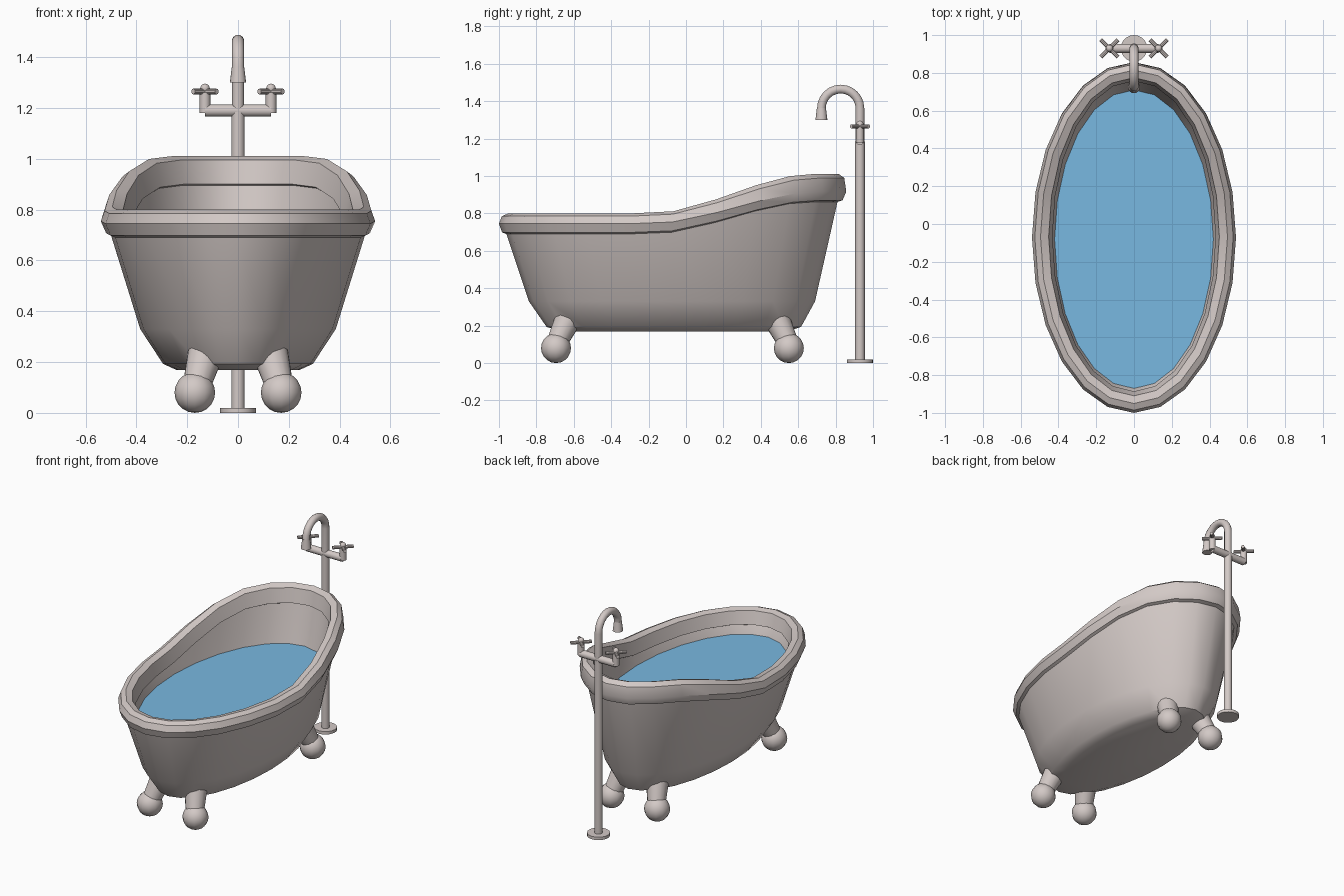
import bpy, bmesh, math
from mathutils import Vector, Matrix

if "Cube" in bpy.data.objects:
    bpy.data.objects.remove(bpy.data.objects["Cube"])


def material(name, rgb):
    m = bpy.data.materials.new(name)
    m.diffuse_color = (*rgb, 1)
    m.use_nodes = True
    m.node_tree.nodes["Principled BSDF"].inputs["Base Color"].default_value = m.diffuse_color
    return m


ENAMEL = material("warm grey enamel", (0.65, 0.585, 0.565))
WATER = material("water blue", (0.19, 0.48, 0.75))


def finish(name, bm, mat, angle=35):
    bmesh.ops.recalc_face_normals(bm, faces=bm.faces)
    me = bpy.data.meshes.new(name)
    bm.to_mesh(me)
    bm.free()
    ob = bpy.data.objects.new(name, me)
    bpy.context.collection.objects.link(ob)
    me.materials.append(mat)
    bpy.ops.object.select_all(action='DESELECT')
    ob.select_set(True)
    bpy.context.view_layer.objects.active = ob
    bpy.ops.object.shade_smooth_by_angle(angle=math.radians(angle))
    return ob


def loft(name, rings, mat, angle=35):
    """Skin a list of point rings and cap both ends."""
    bm = bmesh.new()
    loops = [[bm.verts.new(p) for p in r] for r in rings]
    n = len(loops[0])
    for a, b in zip(loops, loops[1:]):
        for i in range(n):
            j = (i + 1) % n
            bm.faces.new((a[i], a[j], b[j], b[i]))
    bm.faces.new(loops[0][::-1])
    bm.faces.new(loops[-1])
    return finish(name, bm, mat, angle)


def rod(name, p, q, r1, r2=None, n=16):
    """Cylinder or cone between two points."""
    p, q = Vector(p), Vector(q)
    d = q - p
    bm = bmesh.new()
    m = Matrix.Translation((p + q) / 2) @ d.to_track_quat('Z', 'Y').to_matrix().to_4x4()
    bmesh.ops.create_cone(bm, cap_ends=True, segments=n, radius1=r1,
                          radius2=r1 if r2 is None else r2, depth=d.length, matrix=m)
    return finish(name, bm, ENAMEL)


def ball(name, c, r, u=12, v=10):
    bm = bmesh.new()
    bmesh.ops.create_uvsphere(bm, u_segments=u, v_segments=v, radius=r,
                              matrix=Matrix.Translation(c))
    return finish(name, bm, ENAMEL, 60)


# Oval tub rings; the rim rises in a smooth slope toward the back
N = 24


def oval(rx, front, back, z, lift):
    pts = []
    for i in range(N):
        a = math.tau * i / N
        s = math.cos(a)
        t = min(1, max(0, (-0.07 + 0.925 * s + 0.2) / 0.92))
        pts.append((rx * math.sin(a), (front + back) / 2 + s * (back - front) / 2,
                    z + lift * t * t * (3 - 2 * t)))
    return pts


tub_profile = [  # half width, front y, back y, z, rise at back
    (0.24, -0.66, 0.54, 0.168, 0),
    (0.295, -0.745, 0.615, 0.193, 0),
    (0.385, -0.84, 0.69, 0.33, 0),
    (0.50, -0.96, 0.81, 0.69, 0.172),
    (0.519, -0.983, 0.837, 0.698, 0.172),
    (0.54, -1.00, 0.857, 0.745, 0.172),
    (0.525, -0.985, 0.846, 0.785, 0.205),
    (0.495, -0.95, 0.815, 0.80, 0.212),
    (0.452, -0.91, 0.775, 0.79, 0.205),
    (0.432, -0.886, 0.757, 0.705, 0.195),
    (0.442, -0.896, 0.767, 0.70, 0.195),
    (0.42, -0.87, 0.71, 0.645, 0),
    (0.34, -0.79, 0.64, 0.36, 0),
    (0.25, -0.68, 0.55, 0.22, 0),
]
loft("bathtub", [oval(*r) for r in tub_profile], ENAMEL)

# Water surface
loft("water", [oval(0.421, -0.872, 0.712, 0.639, 0),
               oval(0.423, -0.874, 0.715, 0.646, 0)], WATER)

# Four splayed feet with balls
for side, sx in (("left", -1), ("right", 1)):
    for end, by, ty in (("front", -0.695, -0.635), ("back", 0.55, 0.49)):
        ball(f"{end}_{side}_foot_ball", (sx * 0.17, by, 0.08), 0.08)
        rod(f"{end}_{side}_foot_leg", (sx * 0.165, by, 0.10),
            (sx * 0.13, ty, 0.225), 0.054, 0.07)

# Floor standing tap: base, pole and crossbar
PY = 0.93
rod("tap_base", (0, PY, 0), (0, PY, 0.02), 0.07, n=20)
rod("tap_pole", (0, PY, 0.01), (0, PY, 1.185), 0.026)
rod("tap_crossbar", (-0.13, PY, 1.19), (0.13, PY, 1.19), 0.024)

# Gooseneck swept along a half circle
R, CY, CZ, TUBE = 0.103, PY - 0.103, 1.362, 0.024
path = [(PY, 1.17, 0)]
path += [(CY + R * math.cos(a), CZ + R * math.sin(a), a)
         for a in (math.pi * k / 12 for k in range(13))]
neck = []
for y, z, a in path:
    ring = []
    for i in range(12):
        b = math.tau * (i + 0.5) / 12
        o = TUBE * math.cos(b)
        ring.append((TUBE * math.sin(b), y + o * math.cos(a), z + o * math.sin(a)))
    neck.append(ring)
loft("tap_gooseneck", neck, ENAMEL)
rod("tap_spout", (0, CY - R, 1.30), (0, CY - R, 1.365), 0.032, 0.024)

# Cross handles
for side, sx in (("left", -1), ("right", 1)):
    x = sx * 0.13
    rod(f"{side}_handle_stem", (x, PY, 1.18), (x, PY, 1.262), 0.021)
    for k, d in enumerate((1, -1)):
        rod(f"{side}_handle_bar_{k + 1}", (x - 0.046, PY - d * 0.046, 1.265),
            (x + 0.046, PY + d * 0.046, 1.265), 0.011, n=10)
    ball(f"{side}_handle_knob", (x, PY, 1.277), 0.019, 12, 8)
